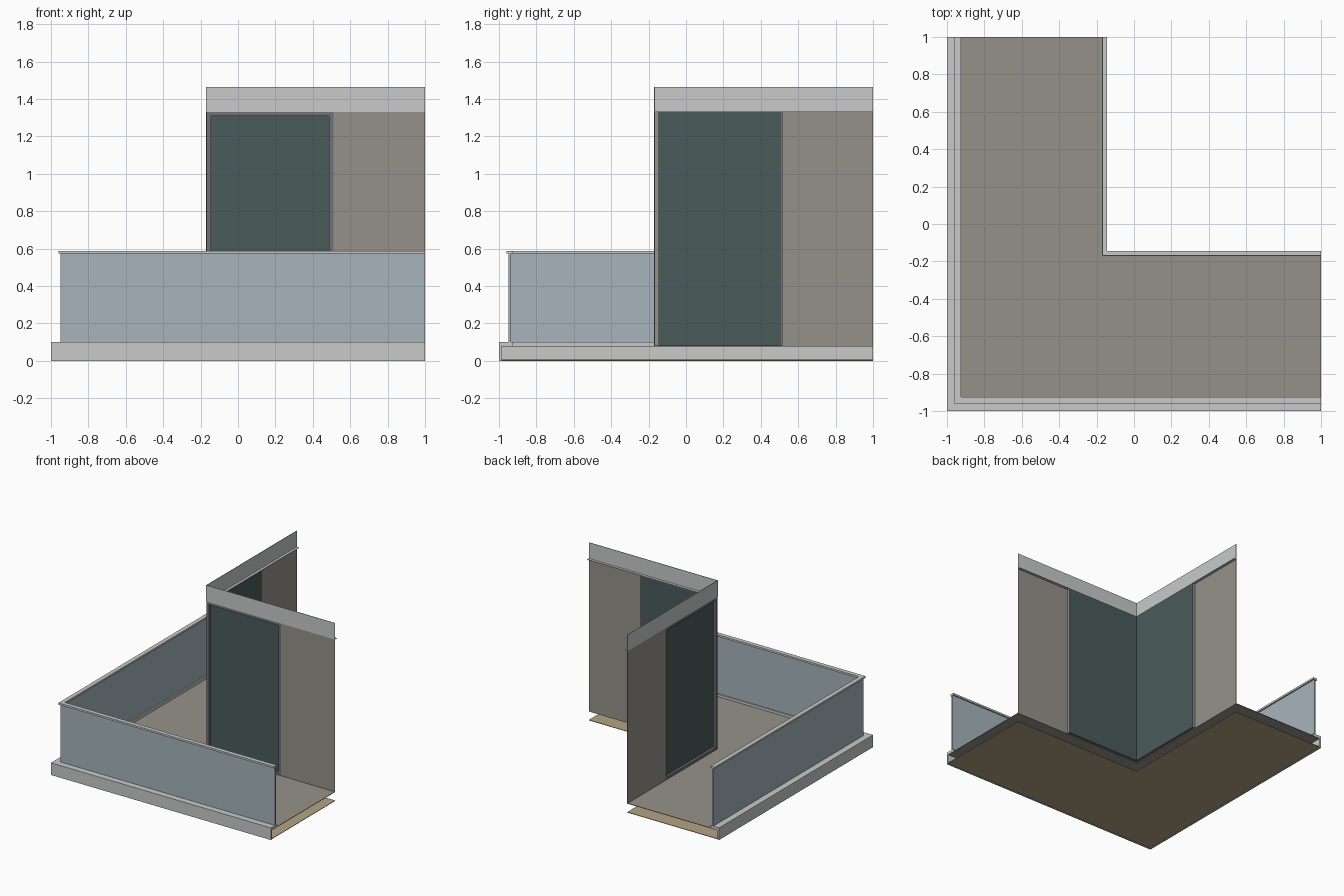
import bpy
import bmesh

cube = bpy.data.objects.get("Cube")
if cube:
    bpy.data.objects.remove(cube, do_unlink=True)


def make_material(name, rgb):
    """Flat material from 0-255 display values."""
    def linear(v):
        v /= 255
        return v / 12.92 if v <= 0.04045 else ((v + 0.055) / 1.055) ** 2.4
    colour = (*[linear(v) for v in rgb], 1)
    mat = bpy.data.materials.new(name)
    mat.use_nodes = True
    mat.diffuse_color = colour
    mat.node_tree.nodes["Principled BSDF"].inputs["Base Color"].default_value = colour
    return mat


light_grey = make_material("light grey metal", (200, 202, 201))
stone = make_material("warm grey plaster", (150, 146, 138))
tan = make_material("tan soffit", (180, 163, 132))
pale_glass = make_material("pale blue glass", (166, 181, 187))
dark_glass = make_material("dark teal glass", (74, 91, 91))
frame_grey = make_material("frame grey", (114, 114, 119))


def rect(d0, d1, z0, z1):
    return [(d0, z0), (d1, z0), (d1, z1), (d0, z1)]


def sweep(name, profile, mat, start=None, end=1.0):
    """Run a (depth, height) profile along both arms of the L.
    With no start the arms meet in a mitre at the corner."""
    bm = bmesh.new()

    def ring(place):
        return [bm.verts.new(place(d, z)) for d, z in profile]

    def bridge(a, b):
        for i in range(len(a)):
            j = (i + 1) % len(a)
            bm.faces.new((a[i], a[j], b[j], b[i]))

    x_end = ring(lambda d, z: (end, d, z))
    y_end = ring(lambda d, z: (d, end, z))
    if start is None:
        corner = ring(lambda d, z: (d, d, z))
        bridge(x_end, corner)
        bridge(corner, y_end)
        caps = [x_end, y_end]
    else:
        x_start = ring(lambda d, z: (start, d, z))
        y_start = ring(lambda d, z: (d, start, z))
        bridge(x_end, x_start)
        bridge(y_start, y_end)
        caps = [x_end, y_end, x_start, y_start]
    for cap in caps:
        bm.faces.new(cap)
    bmesh.ops.recalc_face_normals(bm, faces=bm.faces)
    mesh = bpy.data.meshes.new(name)
    bm.to_mesh(mesh)
    bm.free()
    mesh.materials.append(mat)
    obj = bpy.data.objects.new(name, mesh)
    bpy.context.collection.objects.link(obj)
    return obj


# Key lines: wall face, window plane, floor level, window head, window side
WALL, PANE, FLOOR, HEAD, JAMB = -0.17, -0.145, 0.08, 1.33, 0.515
SHEET = 0.004

# Balcony base: edge trim with top flange, floor and soffit
sweep("edge_trim", [(-1, 0), (-0.987, 0), (-0.987, FLOOR), (-0.925, FLOOR),
                    (-0.925, 0.1), (-1, 0.1)], light_grey)
sweep("floor", rect(-0.985, WALL + SHEET, FLOOR - SHEET, FLOOR), stone)
sweep("soffit", rect(-0.987, WALL + SHEET, 0.003, 0.007), tan)

# Glass balustrade with handrail
sweep("balustrade_glass", rect(-0.948, -0.936, 0.1, 0.575), pale_glass)
sweep("handrail", rect(-0.96, -0.925, 0.573, 0.588), light_grey)

# Walls beside the corner window, with returns into the opening
sweep("wall", rect(WALL, WALL + SHEET, FLOOR, HEAD), stone, JAMB - SHEET)
sweep("wall_return", rect(WALL + SHEET, PANE, FLOOR, HEAD), stone, JAMB - SHEET, JAMB)

# Corner window: glass behind a shallow frame
sweep("window_glass", rect(PANE - SHEET, PANE, FLOOR, HEAD), dark_glass, None, JAMB - SHEET)
front, back = WALL + 0.001, PANE - SHEET
sweep("window_corner_post", rect(front, back, FLOOR, HEAD), frame_grey, None, PANE)
sweep("window_side_frame", rect(front, back, FLOOR, HEAD), frame_grey, 0.486, JAMB - SHEET)
sweep("window_head", rect(front, back, HEAD - 0.022, HEAD), frame_grey, PANE, 0.486)
sweep("window_sill", rect(front, back, FLOOR, FLOOR + 0.022), frame_grey, PANE, 0.486)

# Upper band with a small return flange at its foot
sweep("upper_band", [(WALL, HEAD), (PANE, HEAD), (PANE, HEAD + SHEET),
                     (WALL + SHEET, HEAD + SHEET), (WALL + SHEET, 1.465),
                     (WALL, 1.465)], light_grey)
